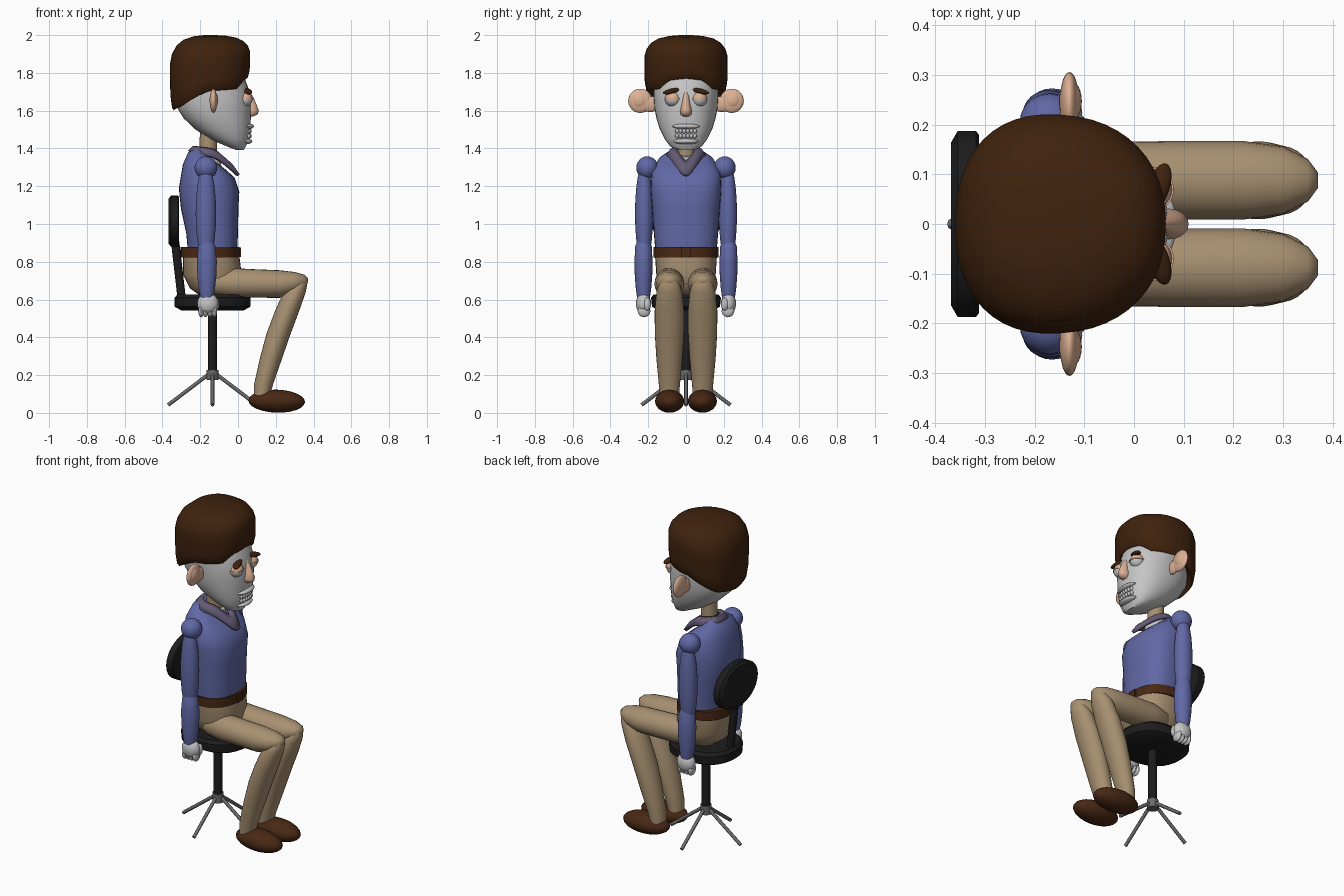
import bpy, bmesh, math
from mathutils import Vector

if "Cube" in bpy.data.objects:
    bpy.data.objects.remove(bpy.data.objects["Cube"])


def material(name, rgb):
    m = bpy.data.materials.new(name)
    m.diffuse_color = (*rgb, 1)
    m.use_nodes = True
    m.node_tree.nodes["Principled BSDF"].inputs["Base Color"].default_value = m.diffuse_color
    return m


HAIR = material("dark brown", (0.05, 0.016, 0.004))
LEATHER = material("leather brown", (0.065, 0.021, 0.007))
BLUE = material("sweater blue", (0.12, 0.14, 0.38))
COLLAR = material("muted purple", (0.13, 0.105, 0.18))
TAN = material("tan", (0.39, 0.28, 0.165))
SKIN = material("peach skin", (0.73, 0.44, 0.30))
GREY = material("pale grey", (0.56, 0.56, 0.56))
BLACK = material("black", (0.012, 0.012, 0.012))
METAL = material("metal grey", (0.15, 0.15, 0.15))


def finish(name, bm, mat, angle=50):
    bmesh.ops.recalc_face_normals(bm, faces=bm.faces)
    me = bpy.data.meshes.new(name)
    bm.to_mesh(me)
    bm.free()
    ob = bpy.data.objects.new(name, me)
    bpy.context.collection.objects.link(ob)
    me.materials.append(mat)
    bpy.ops.object.select_all(action='DESELECT')
    ob.select_set(True)
    bpy.context.view_layer.objects.active = ob
    bpy.ops.object.shade_smooth_by_angle(angle=math.radians(angle))
    return ob


def skin_rings(name, rings, mat, angle=50):
    """Join closed rings of points into a capped surface."""
    bm = bmesh.new()
    vs = [[bm.verts.new(p) for p in r] for r in rings]
    n = len(vs[0])
    for a, b in zip(vs, vs[1:]):
        for i in range(n):
            j = (i + 1) % n
            bm.faces.new((a[i], a[j], b[j], b[i]))
    bm.faces.new(vs[0])
    bm.faces.new(vs[-1])
    return finish(name, bm, mat, angle)


def power(v, e):
    return math.copysign(abs(v) ** e, v)


def loft(name, rows, mat, y=0, e=1.0, n=32, angle=50):
    """Rows: centre x, z, radius x, radius y, forward drop."""
    rings = []
    for cx, z, rx, ry, drop in rows:
        ring = []
        for i in range(n):
            a = 2 * math.pi * i / n
            c, s = power(math.cos(a), e), power(math.sin(a), e)
            ring.append((cx + rx * c, y + ry * s, z - drop * c))
        rings.append(ring)
    return skin_rings(name, rings, mat, angle)


def ball(name, loc, size, mat, rot=(0, 0, 0), seg=24):
    bm = bmesh.new()
    bmesh.ops.create_uvsphere(bm, u_segments=seg, v_segments=seg // 2, radius=1)
    bmesh.ops.scale(bm, vec=size, verts=bm.verts)
    ob = finish(name, bm, mat)
    ob.location, ob.rotation_euler = loc, rot
    return ob


def rod(name, p, q, r, mat, n=16):
    p, q = Vector(p), Vector(q)
    bm = bmesh.new()
    bmesh.ops.create_cone(bm, cap_ends=True, segments=n, radius1=r, radius2=r, depth=(q - p).length)
    ob = finish(name, bm, mat)
    ob.location = (p + q) / 2
    ob.rotation_euler = (q - p).to_track_quat('Z', 'Y').to_euler()
    return ob


def lerp(table, t):
    for (a, u), (b, v) in zip(table, table[1:]):
        if t <= b:
            return u + (v - u) * (t - a) / (b - a)
    return table[-1][1]


# Head and neck
loft("head", [(.01, 1.392, .02, .045, 0), (-.01, 1.412, .052, .085, 0), (-.045, 1.45, .105, .113, 0),
              (-.08, 1.50, .145, .138, 0), (-.11, 1.56, .178, .157, 0), (-.128, 1.62, .197, .168, 0),
              (-.135, 1.69, .20, .172, 0), (-.145, 1.76, .185, .17, 0), (-.15, 1.86, .15, .14, 0),
              (-.15, 1.92, .08, .08, 0)], GREY, e=.9)
rod("neck", (-.16, 0, 1.32), (-.155, 0, 1.52), .046, TAN, 24)

# Bowl haircut: fringe height depends on direction
edge = [(0, 1.77), (25, 1.76), (45, 1.715), (90, 1.705), (105, 1.68), (140, 1.62), (180, 1.60)]
dome = [(.12, .8), (0, .9), (.04, .95), (.2, .99), (.42, 1.0), (.62, 1.0), (.75, .95),
        (.86, .84), (.94, .66), (.985, .4), (1, .15)]
rings = []
for t, k in dome:
    ring = []
    for i in range(48):
        a = 2 * math.pi * i / 48
        low = lerp(edge, math.degrees(math.acos(max(-1, min(1, math.cos(a))))))
        c, s = power(math.cos(a), .88), power(math.sin(a), .88)
        ring.append((-.148 + .212 * k * c, .22 * k * s * (1 - .06 * c), low + (2 - low) * t))
    rings.append(ring)
skin_rings("hair", rings, HAIR, 60)

# Nose and mouth
loft("nose", [(.05, 1.70, .012, .012, 0), (.06, 1.67, .022, .016, 0), (.065, 1.63, .034, .023, 0),
              (.07, 1.60, .04, .031, 0), (.07, 1.58, .034, .028, 0), (.062, 1.568, .015, .014, 0)], SKIN, n=20)
ball("upper_lip", (.05, 0, 1.517), (.035, .074, .015), GREY)
ball("lower_lip", (.042, 0, 1.438), (.034, .066, .016), GREY)
for row, z in (("upper", 1.492), ("lower", 1.466)):
    for i in range(6):
        y = (i - 2.5) * .019
        ball(f"{row}_tooth_{i}", (.062 - 3 * y * y, y, z), (.012, .01, .013), GREY, seg=10)

# Torso, pelvis, belt and collar
loft("sweater", [(-.135, .85, .13, .162, 0), (-.137, .95, .137, .17, 0), (-.15, 1.08, .152, .179, 0),
                 (-.153, 1.18, .16, .187, .01), (-.155, 1.28, .137, .182, .035),
                 (-.165, 1.335, .098, .145, .045), (-.165, 1.367, .055, .09, .045)], BLUE, e=.8)
loft("pelvis", [(-.13, .62, .07, .09, 0), (-.13, .66, .125, .135, 0), (-.135, .73, .155, .157, 0),
                (-.143, .85, .148, .165, 0)], TAN, e=.85)
loft("belt", [(-.148, .822, .157, .173, 0), (-.148, .877, .157, .173, 0)], LEATHER, e=.85)
bpy.ops.mesh.primitive_cube_add(size=1, location=(.006, 0, .85))
buckle = bpy.context.object
buckle.name = "belt_buckle"
buckle.scale = (.02, .05, .052)
buckle.data.materials.append(LEATHER)
loft("shirt_neck", [(-.155, 1.30, .075, .06, .03), (-.155, 1.375, .058, .05, .02)], GREY)

bm = bmesh.new()
loops = [[], [], []]
for i in range(40):
    a = 2 * math.pi * i / 40
    c, s = math.cos(a), math.sin(a)
    f = max(0, c) ** 4
    inner = Vector((-.16 + .058 * c + .035 * f, .056 * s, 1.395 - .008 * c - .055 * f))
    outer = Vector((-.165 + .092 * c + .075 * f, .098 * s, 1.362 - .02 * c - .085 * f))
    mid = (inner + outer) / 2 + Vector((0, 0, .012))
    for loop, p in zip(loops, (inner, mid, outer)):
        loop.append(bm.verts.new(p))
for a, b in zip(loops, loops[1:]):
    for i in range(40):
        j = (i + 1) % 40
        bm.faces.new((a[i], a[j], b[j], b[i]))
collar = finish("collar", bm, COLLAR)
mod = collar.modifiers.new("thickness", 'SOLIDIFY')
mod.thickness, mod.offset = .018, 0

# Paired parts
for side, s in (("left", 1), ("right", -1)):
    # Face details
    ball(side + "_ear", (-.13, s * .242, 1.652), (.02, .064, .064), SKIN, (s * .25, 0, 0))
    ball(side + "_ear_root", (-.13, s * .19, 1.635), (.017, .05, .042), SKIN)
    ball(side + "_ear_rim", (-.128, s * .247, 1.655), (.023, .042, .045), SKIN)
    eye = ball(side + "_eye", (.035, s * .07, 1.662), (.042, .042, .042), GREY)
    eye.data.materials.append(SKIN)
    for f in eye.data.polygons:
        f.material_index = int(f.center.z > 0)
    lid = loft(side + "_eyelid_edge", [(.035, 1.659, .045, .045, 0), (.035, 1.667, .045, .045, 0)], SKIN, s * .07)
    ball(side + "_brow", (.05, s * .075, 1.703), (.022, .05, .014), HAIR, (-s * .2, 0, -s * .3))

    # Arm and hand
    ball(side + "_shoulder", (-.17, s * .205, 1.298), (.06, .058, .06), BLUE)
    ball(side + "_upper_arm", (-.17, s * .222, 1.055), (.054, .048, .27), BLUE)
    loft(side + "_forearm", [(-.165, .93, .025, .025, 0), (-.165, .88, .046, .044, 0), (-.165, .80, .053, .048, 0),
                             (-.165, .72, .05, .046, 0), (-.165, .65, .042, .04, 0), (-.165, .61, .034, .034, 0)],
         BLUE, s * .225, n=24)
    ball(side + "_palm", (-.16, s * .225, .578), (.056, .04, .058), GREY)
    for i in range(4):
        ball(f"{side}_finger_{i}", (-.195 + .023 * i, s * .222, .54), (.016, .034, .034), GREY, seg=12)
    ball(side + "_thumb", (-.115, s * .205, .575), (.016, .02, .035), GREY, seg=12)

    # Leg and shoe; thigh rings stand upright along x
    y = s * .088
    rows = [(-.17, .69, .03, .03), (-.12, .69, .065, .065), (-.02, .688, .078, .078), (.10, .685, .075, .079),
            (.22, .682, .073, .079), (.30, .688, .058, .068), (.35, .697, .035, .043), (.37, .702, .012, .016)]
    skin_rings(side + "_thigh",
               [[(x, y + ry * math.cos(i * math.pi / 12), z + rz * math.sin(i * math.pi / 12)) for i in range(24)]
                for x, z, rz, ry in rows], TAN)
    loft(side + "_shin", [(.125, .08, .042, .05, 0), (.135, .15, .05, .056, 0), (.175, .29, .059, .069, 0),
                          (.215, .42, .064, .077, 0), (.26, .54, .064, .078, 0), (.30, .64, .059, .068, 0),
                          (.325, .70, .045, .048, 0), (.335, .722, .02, .02, 0)], TAN, y, n=24)
    ball(side + "_shoe", (.205, s * .087, .062), (.15, .077, .061), LEATHER, (0, .03, 0))

# Chair seat, back and support
loft("seat", [(-.135, .542, .165, .145, 0), (-.135, .562, .20, .18, 0), (-.135, .61, .20, .185, 0),
              (-.135, .628, .185, .17, 0)], BLACK, e=.85, angle=30)
back = [(-.372, .88), (-.355, 1), (-.318, 1), (-.312, .96)]
skin_rings("backrest", [[(x if k > .9 else -.368, .187 * k * math.cos(i * math.pi / 16),
                          1.015 + .135 * k * math.sin(i * math.pi / 16)) for i in range(32)]
                        for x, k in back], BLACK, 30)
rod("back_strut", (-.295, 0, .58), (-.338, 0, .95), .022, BLACK, 8)
rod("post", (-.135, 0, .2), (-.135, 0, .56), .025, BLACK)
rod("hub", (-.135, 0, .175), (-.135, 0, .228), .032, METAL)

# Four splayed feet
for i in range(4):
    a = i * math.pi / 2
    c, s = math.cos(a), math.sin(a)
    rod(f"chair_foot_{i}", (-.135 + .02 * c, .02 * s, .205), (-.135 + .235 * c, .235 * s, .042), .01, METAL, 8)
